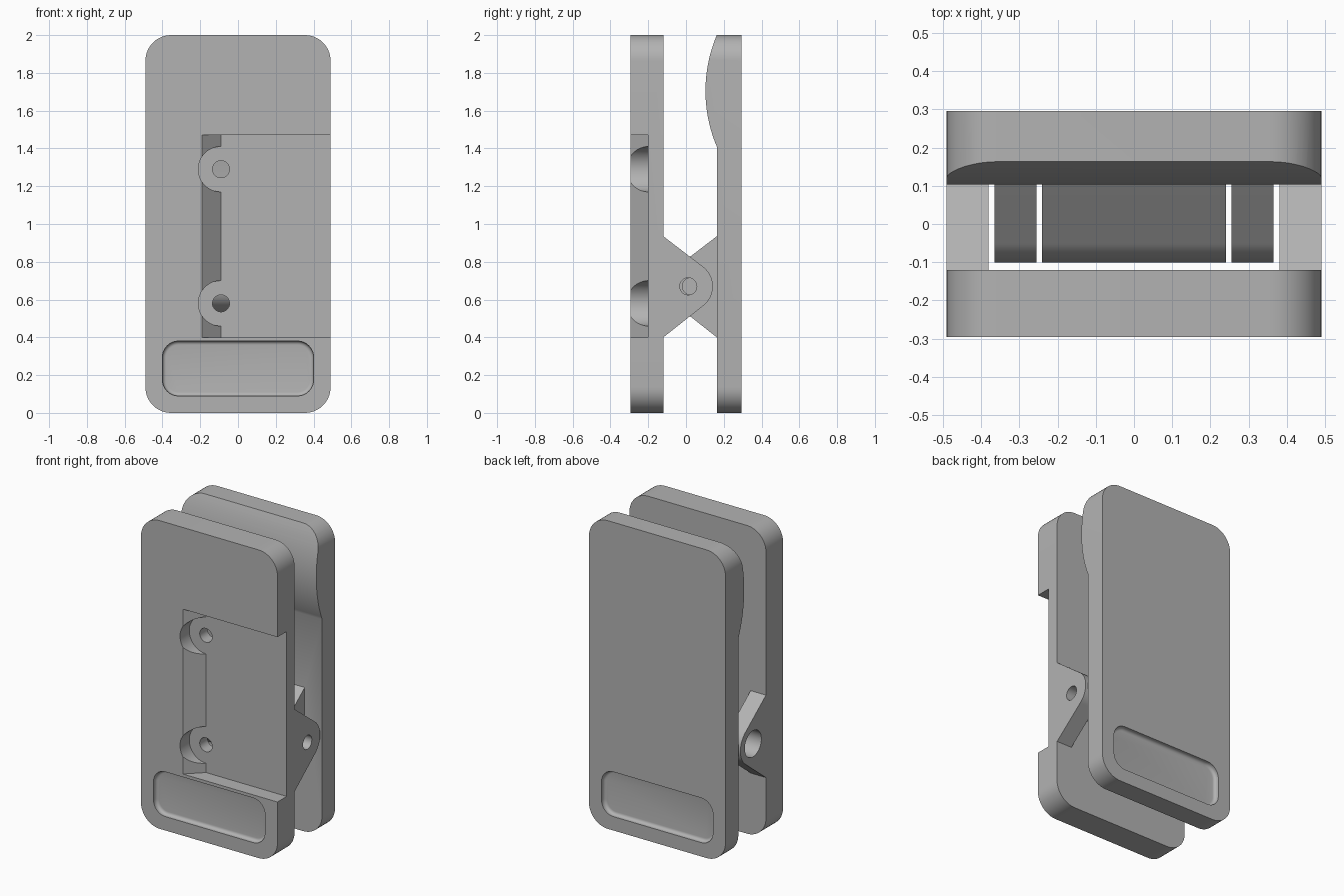
import bpy, bmesh
from math import sin, cos, pi, atan2, acos, hypot

if "Cube" in bpy.data.objects:
    bpy.data.objects.remove(bpy.data.objects["Cube"])

grey = bpy.data.materials.new("plain grey")
grey.use_nodes = True
colour = (0.45, 0.45, 0.45, 1)
grey.diffuse_color = colour
grey.node_tree.nodes["Principled BSDF"].inputs["Base Color"].default_value = colour

HALF, FRONT, BACK = 0.49, -0.295, 0.295
FRONT_IN, BACK_IN = -0.12, 0.163
PIVOT_Z, TAB_LOW, TAB_HIGH = 0.67, 0.40, 0.935


def prism(name, pts, axis, a, b, bevel=0):
    """Extrude a flat profile along an axis from a to b; bevel rounds the end at b."""
    place = {"x": lambda p, t: (t, p[0], p[1]),
             "y": lambda p, t: (p[0], t, p[1]),
             "z": lambda p, t: (p[0], p[1], t)}[axis]
    bm = bmesh.new()
    start = [bm.verts.new(place(p, a)) for p in pts]
    end = [bm.verts.new(place(p, b)) for p in pts]
    bm.faces.new(start)
    cap = bm.faces.new(end)
    n = len(pts)
    for i in range(n):
        j = (i + 1) % n
        bm.faces.new((start[i], start[j], end[j], end[i]))
    bmesh.ops.recalc_face_normals(bm, faces=bm.faces)
    if bevel:
        bmesh.ops.bevel(bm, geom=list(cap.edges), offset=bevel, segments=5,
                        profile=0.5, affect="EDGES")
    mesh = bpy.data.meshes.new(name)
    bm.to_mesh(mesh)
    bm.free()
    mesh.materials.append(grey)
    obj = bpy.data.objects.new(name, mesh)
    bpy.context.collection.objects.link(obj)
    return obj


def combine(target, tool, operation):
    """Apply a boolean and remove the tool."""
    mod = target.modifiers.new("cut", "BOOLEAN")
    mod.operation, mod.solver, mod.object = operation, "EXACT", tool
    bpy.context.view_layer.objects.active = target
    bpy.ops.object.modifier_apply(modifier=mod.name)
    bpy.data.objects.remove(tool)


def arc(cx, cy, r, a0, a1, n):
    return [(cx + r * cos(a0 + (a1 - a0) * i / n),
             cy + r * sin(a0 + (a1 - a0) * i / n)) for i in range(n + 1)]


def circle(cx, cy, r):
    return arc(cx, cy, r, 0, 2 * pi, 48)[:-1]


def rounded_rect(x, z0, z1, r):
    corners = [(x - r, z1 - r), (r - x, z1 - r), (r - x, z0 + r), (x - r, z0 + r)]
    return [p for i, (cx, cz) in enumerate(corners)
            for p in arc(cx, cz, r, i * pi / 2, (i + 1) * pi / 2, 12)]


def tab_profile(base, centre, r, side):
    """Tapered ear with a round tip, pointing to +y (side 1) or -y (side -1)."""
    u, c = side * base, side * centre

    def tangent(z):
        du, dz = u - c, z - PIVOT_Z
        turn = acos(r / hypot(du, dz))
        return atan2(dz, du) - (turn if dz > 0 else -turn)
    pts = [(u - 0.03, TAB_LOW), (u - 0.03, TAB_HIGH), (u, TAB_HIGH)]
    pts += arc(c, PIVOT_Z, r, tangent(TAB_HIGH), tangent(TAB_LOW), 32)
    pts.append((u, TAB_LOW))
    return [(side * y, z) for y, z in pts]


def add_tab(plate, profile, x0, x1, centre, hole):
    tab = prism("tab", profile, "x", x0, x1)
    if hole:
        combine(tab, prism("bore", circle(centre, PIVOT_Z, hole), "x",
                           x0 - 0.01, x1 + 0.01), "DIFFERENCE")
    combine(plate, tab, "UNION")


outline = rounded_rect(HALF, 0, 2, 0.135)
thumb = rounded_rect(0.40, 0.09, 0.38, 0.085)
PIN, HEAD = 0.045, 0.085

# Front plate with a side-opening pocket and sloped pocket wall
front = prism("front_plate", outline, "y", FRONT, FRONT_IN)
floor = -0.20
pocket = [(-0.19, FRONT), (-0.09, floor), (0.6, floor), (0.6, -0.4), (-0.19, -0.4)]
combine(front, prism("pocket", pocket, "z", 0.40, 1.47), "DIFFERENCE")

# Screw recesses and through holes
for z in (0.58, 1.29):
    combine(front, prism("recess", circle(-0.09, z, 0.12), "y", -0.4, floor), "DIFFERENCE")
    combine(front, prism("screw_hole", circle(-0.09, z, PIN), "y", -0.4, -0.05), "DIFFERENCE")

# Back plate with a curved gripping bulge near the top
back_profile = [(BACK, 0), (BACK, 2), (BACK_IN, 2)]
sag, half = 0.06, 0.295
radius = (half ** 2 + sag ** 2) / (2 * sag)
spread = atan2(half, radius - sag)
back_profile += arc(BACK_IN - sag + radius, 2 - half, radius,
                    pi - spread, pi + spread, 28)[1:]
back_profile.append((BACK_IN, 0))
back = prism("back_plate", back_profile, "x", -0.6, 0.6)
combine(back, prism("outline", outline, "y", -0.1, 0.5), "INTERSECT")

# Rounded thumb recesses on both outer faces
combine(front, prism("thumb", thumb, "y", -0.4, FRONT + 0.03, 0.02), "DIFFERENCE")
combine(back, prism("thumb", thumb, "y", 0.4, BACK - 0.03, 0.02), "DIFFERENCE")

# Hinge ears: an outer pair on the front plate, three inner ones on the back
front_c, back_c = 0.012, 0.026
ear = tab_profile(FRONT_IN, front_c, 0.13, 1)
add_tab(front, ear, 0.38, HALF, front_c, PIN)
add_tab(front, ear, -HALF, -0.38, front_c, HEAD)
knuckle = tab_profile(BACK_IN, back_c, 0.127, -1)
for x0, x1, hole in ((0.255, 0.365, PIN), (-0.365, -0.255, PIN), (-0.24, 0.24, 0)):
    add_tab(back, knuckle, x0, x1, back_c, hole)

# Smooth curved walls, keep hard edges
for obj in (front, back):
    bpy.ops.object.select_all(action="DESELECT")
    obj.select_set(True)
    bpy.context.view_layer.objects.active = obj
    bpy.ops.object.shade_smooth_by_angle(angle=0.5)
